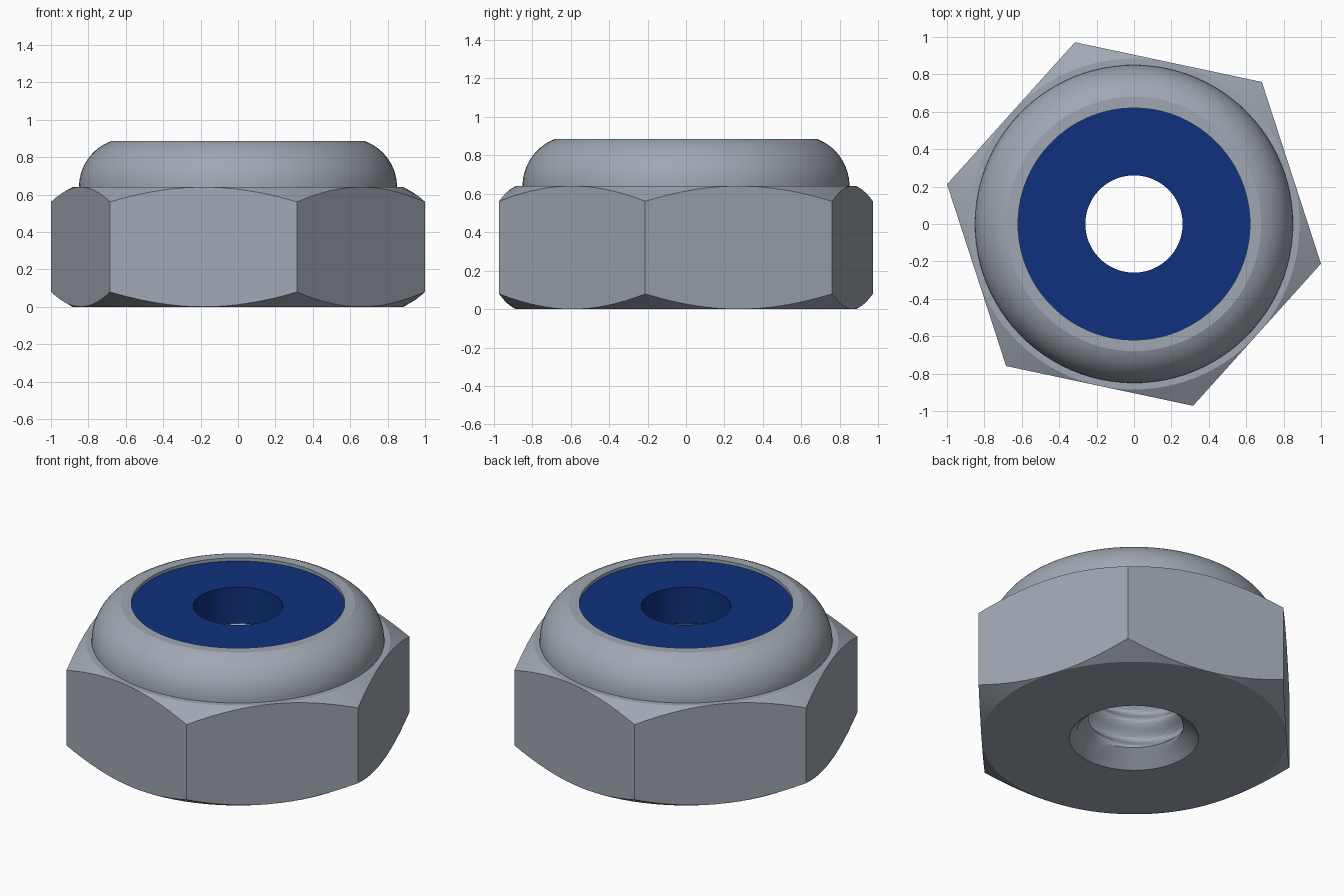
import bpy, bmesh, math

if "Cube" in bpy.data.objects:
    bpy.data.objects.remove(bpy.data.objects["Cube"])

N = 96                       # points per ring, corners fall on ring points
TURN = math.radians(48)      # rotation of the hexagon
APO, H = 0.885, 0.64         # half width across flats, hexagon height
PITCH, MINOR, MAJOR = 0.18, 0.265, 0.33


def material(name, rgb):
    m = bpy.data.materials.new(name)
    m.diffuse_color = (*rgb, 1)
    m.use_nodes = True
    m.node_tree.nodes["Principled BSDF"].inputs["Base Color"].default_value = m.diffuse_color
    return m


STEEL = material("steel", (0.35, 0.39, 0.445))
BLUE = material("blue nylon", (0.0045, 0.031, 0.205))


def loft(name, rings, mat, angle=20):
    """Join a closed loop of rings; each ring maps an angle to (radius, z)."""
    bm = bmesh.new()
    loops = []
    for ring in rings:
        loop = []
        for i in range(N):
            a = 2 * math.pi * i / N
            r, z = ring(a)
            loop.append(bm.verts.new((r * math.cos(a + TURN), r * math.sin(a + TURN), z)))
        loops.append(loop)
    for k, low in enumerate(loops):
        high = loops[(k + 1) % len(loops)]
        for i in range(N):
            j = (i + 1) % N
            bm.faces.new((low[i], low[j], high[j], high[i]))
    bmesh.ops.remove_doubles(bm, verts=bm.verts, dist=1e-5)
    bmesh.ops.recalc_face_normals(bm, faces=bm.faces)
    me = bpy.data.meshes.new(name)
    bm.to_mesh(me)
    bm.free()
    me.materials.append(mat)
    ob = bpy.data.objects.new(name, me)
    bpy.context.collection.objects.link(ob)
    bpy.ops.object.select_all(action='DESELECT')
    ob.select_set(True)
    bpy.context.view_layer.objects.active = ob
    bpy.ops.object.shade_smooth_by_angle(angle=math.radians(angle))
    return ob


def circle(r, z):
    return lambda a: (r, z)


def hex_edge(top):
    """Curved edge where the 30 degree chamfer cone meets the hexagon sides."""
    def ring(a):
        rho = APO / math.cos(a % (math.pi / 3) - math.pi / 6)
        drop = (rho - APO) * math.tan(math.pi / 6)
        return rho, (H - drop if top else drop)
    return ring


def thread(z):
    """Helical groove that runs out into the countersink at the bottom."""
    def ring(a):
        wave = 0.5 - 0.5 * math.cos(2 * math.pi * (z / PITCH - a / (2 * math.pi)))
        return max(MINOR + (MAJOR - MINOR) * wave, 0.375 - z * 1.2), z
    return ring


# Hexagonal body with chamfers and threaded bore
STEPS = 42
bore = [thread(0.63 * (1 - k / STEPS)) for k in range(STEPS + 1)]
loft("hex_body", [circle(APO, 0), hex_edge(False), hex_edge(True), circle(APO, H),
                  circle(0.62, H), circle(0.62, 0.63)] + bore, STEEL)

# Rounded collar crimped around the insert
R = 0.2615
end = math.asin(0.245 / R)
arc = [circle(0.85 - R + R * math.cos(end * k / 14), H + R * math.sin(end * k / 14))
       for k in range(15)]
loft("crimped_collar", arc + [circle(0.62, 0.885), circle(0.62, H)], STEEL)

# Locking ring insert, slightly below the collar rim
loft("locking_insert", [circle(0.62, 0.632), circle(0.62, 0.865),
                        circle(0.26, 0.865), circle(0.26, 0.632)], BLUE)
